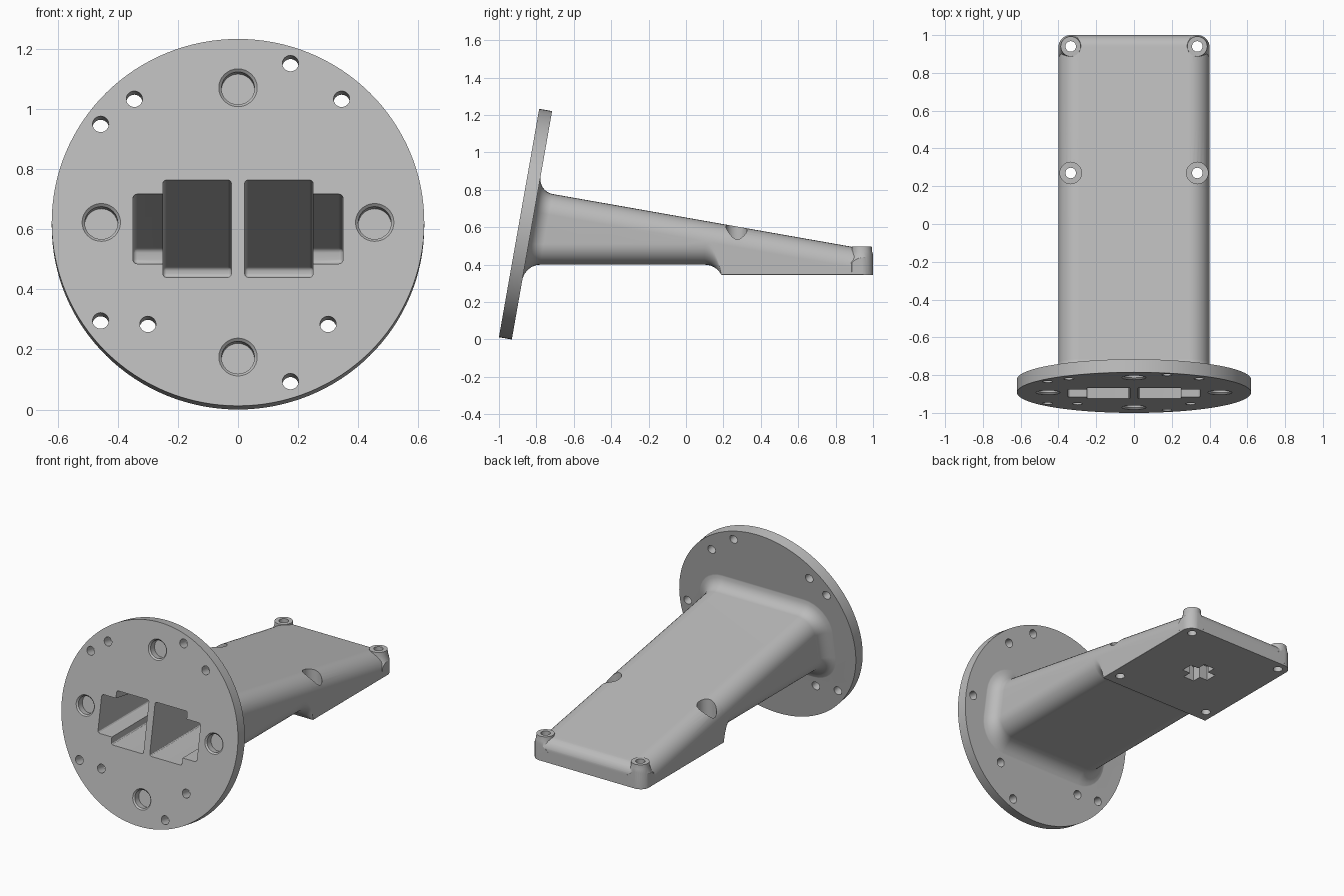
import bpy, bmesh
from math import sin, cos, tan, pi, radians, sqrt, acos
from mathutils import Matrix, Vector

cube = bpy.data.objects.get("Cube")
if cube:
    bpy.data.objects.remove(cube, do_unlink=True)

TILT = radians(10)
SLOPE = tan(TILT)
HALF = 0.4          # half width of the arm
BOTTOM = 0.4        # underside of the arm
FOOT = 0.345        # underside of the foot
ROUND = 0.11        # long edge rounding
FLARE = 0.08        # fillet where the arm meets the flange

grey = bpy.data.materials.new("cast_grey")
grey.use_nodes = True
grey.diffuse_color = (0.5, 0.5, 0.5, 1)
grey.node_tree.nodes["Principled BSDF"].inputs["Base Color"].default_value = (0.5, 0.5, 0.5, 1)


def loft(name, rings, matrix=Matrix(), bevel=0):
    """Skin a list of equal rings and cap both ends."""
    bm = bmesh.new()
    loops = [[bm.verts.new(matrix @ Vector(p)) for p in ring] for ring in rings]
    n = len(loops[0])
    for a, b in zip(loops, loops[1:]):
        for i in range(n):
            j = (i + 1) % n
            bm.faces.new((a[i], a[j], b[j], b[i]))
    bm.faces.new(loops[0][::-1])
    bm.faces.new(loops[-1])
    bmesh.ops.recalc_face_normals(bm, faces=bm.faces)
    if bevel:
        bmesh.ops.bevel(bm, geom=bm.edges[:], offset=bevel, segments=3,
                        profile=0.5, affect='EDGES')
    mesh = bpy.data.meshes.new(name)
    bm.to_mesh(mesh)
    bm.free()
    mesh.materials.append(grey)
    obj = bpy.data.objects.new(name, mesh)
    bpy.context.collection.objects.link(obj)
    return obj


def lathe(name, profile, matrix=Matrix(), sides=32):
    """Turn (radius, height) pairs around the z axis."""
    rings = [[(r * cos(2 * pi * i / sides), r * sin(2 * pi * i / sides), z)
              for i in range(sides)] for r, z in profile]
    return loft(name, rings, matrix)


def combine(obj, tool, operation='DIFFERENCE'):
    """Apply a boolean and discard the tool."""
    mod = obj.modifiers.new("combine", 'BOOLEAN')
    mod.operation, mod.object, mod.solver = operation, tool, 'EXACT'
    bpy.context.view_layer.update()
    graph = bpy.context.evaluated_depsgraph_get()
    mesh = bpy.data.meshes.new_from_object(obj.evaluated_get(graph))
    obj.modifiers.clear()
    obj.data = mesh
    bpy.data.objects.remove(tool, do_unlink=True)


def arc(cx, cz, r, start, steps=8):
    return [(cx + r * cos(start + pi / 2 * i / steps),
             cz + r * sin(start + pi / 2 * i / steps)) for i in range(steps + 1)]


def section(y, flare=0.0, bottom=BOTTOM, drop=0.0):
    """Rounded cross-section of the arm, leaning with the flange near the front."""
    lean = SLOPE * min(1, max(0, -y / 0.7))
    top = (0.652 - SLOPE * (y - 0.6 * lean)) / (1 + SLOPE * lean) + flare - drop
    low, w = bottom - flare, HALF + flare
    rt = min(ROUND + flare, (top - low) * 0.75)
    rb = 0.004 + (ROUND - 0.004) * (bottom - FOOT) / (BOTTOM - FOOT) + flare
    pts = (arc(w - rt, top - rt, rt, 0) + arc(rt - w, top - rt, rt, pi / 2)
           + arc(rb - w, low + rb, rb, pi) + arc(w - rb, low + rb, rb, 1.5 * pi))
    return [(x, y + (z - 0.6) * lean, z) for x, z in pts]


# Arm: flared root, tapering beam, stepped foot, rounded tail
rings = [section(-0.828, FLARE)]
for i in range(1, 9):
    a = pi / 2 * i / 8
    rings.append(section(-0.825 + FLARE * (1 - cos(a)), FLARE * (1 - sin(a))))
rings += [section(y) for y in (-0.4, 0)]
for i in range(9):
    a = acos(0.45) * i / 8
    rings.append(section(0.1 + 0.1 * sin(a), bottom=0.3 + 0.1 * cos(a)))
rings += [section(y, bottom=FOOT) for y in (0.3, 0.6, 0.85)]
for i in range(9):
    a = radians(85) * i / 8
    rings.append(section(0.94 + 0.06 * sin(a) / sin(radians(85)),
                         bottom=FOOT, drop=0.06 * (1 - cos(a))))
arm = loft("mounting_arm", rings)

# Corner bosses at the tail
for s in (-1, 1):
    boss = lathe("boss", [(0.085, 0.36), (0.085, 0.41), (0.064, 0.44), (0.055, 0.47), (0.053, 0.497)],
                 Matrix.Translation((s * 0.335, 0.94, 0)))
    combine(arm, boss, 'UNION')

# Trim the tail to a rounded plan outline
edge, tail, r = HALF + 0.0005, 1.0003, 0.065
outline = ([(-1, -1.2), (1, -1.2), (1, 0.2), (edge, 0.2)]
           + arc(edge - r, tail - r, r, 0) + arc(r - edge, tail - r, r, pi / 2)
           + [(-edge, 0.2), (-1, 0.2)])
combine(arm, loft("trim", [[(x, y, z) for x, y in outline] for z in (0, 1.5)]), 'INTERSECT')

# Round flange, local z points out of its front face
plate = Matrix.Translation((0, -0.8925, 0.6228)) @ Matrix.Rotation(radians(80), 4, 'X')
flange = lathe("flange", [(0.62, -0.07), (0.62, 0)], plate, 128)
combine(arm, flange, 'UNION')

# Four blind chamfered sockets in the flange
for k in range(4):
    a = k * pi / 2
    at = plate @ Matrix.Translation((0.455 * cos(a), 0.455 * sin(a), 0))
    combine(arm, lathe("socket", [(0.055, -0.05), (0.055, -0.009), (0.064, 0), (0.064, 0.02)], at))

# Through holes in the flange
holes = [(0.565 * cos(2 * pi * k / 5), 0.565 * sin(2 * pi * k / 5)) for k in range(5)]
holes += [(s * x, y) for s in (-1, 1) for x, y in ((0.345, 0.417), (0.3, -0.344))]
for x, y in holes:
    combine(arm, lathe("hole", [(0.027, -0.1), (0.027, 0.05)],
                       plate @ Matrix.Translation((x, y, 0)), 24))


# Hollow: a deep bay and a shorter, lower side bay on each side of the rib
def bay(x0, x1, floor, roof, end, bevel):
    side = [(-1.05, floor), (end, floor), (end, roof - SLOPE * end), (-1.05, roof + SLOPE * 1.05)]
    return loft("bay", [[(x, y, z) for y, z in side] for x in (x0, x1)], bevel=bevel)


for s in (-1, 1):
    combine(arm, bay(s * 0.022, s * 0.25, 0.44, 0.611, 0.78, 0.012))
    combine(arm, bay(s * 0.2, s * 0.35, 0.485, 0.563, 0.15, 0.015))

# Screw holes through the foot, the front pair counterbored
for s in (-1, 1):
    for y in (0.27, 0.94):
        at = Matrix.Translation((s * 0.335, y, 0))
        combine(arm, lathe("screw_hole", [(0.028, 0.2), (0.028, 0.8)], at, 24))
        if y < 0.5:
            combine(arm, lathe("counterbore", [(0.057, 0.45), (0.057, 0.8)], at))

# Cross-shaped opening under the foot
a, b = 0.095, 0.038
quarter = [Vector((a, -b)), Vector((a, b)), Vector((b, b))]
cross = [Matrix.Rotation(k * pi / 2, 2) @ p for k in range(4) for p in quarter]
combine(arm, loft("cross", [[(p.x, p.y + 0.605, z) for p in cross] for z in (0.3, 0.455)]))

# Smooth shading with crisp edges
bpy.ops.object.select_all(action='DESELECT')
arm.select_set(True)
bpy.context.view_layer.objects.active = arm
bpy.ops.object.shade_smooth_by_angle(angle=radians(30))
normals = arm.modifiers.new("weighted_normals", 'WEIGHTED_NORMAL')
normals.keep_sharp = True
